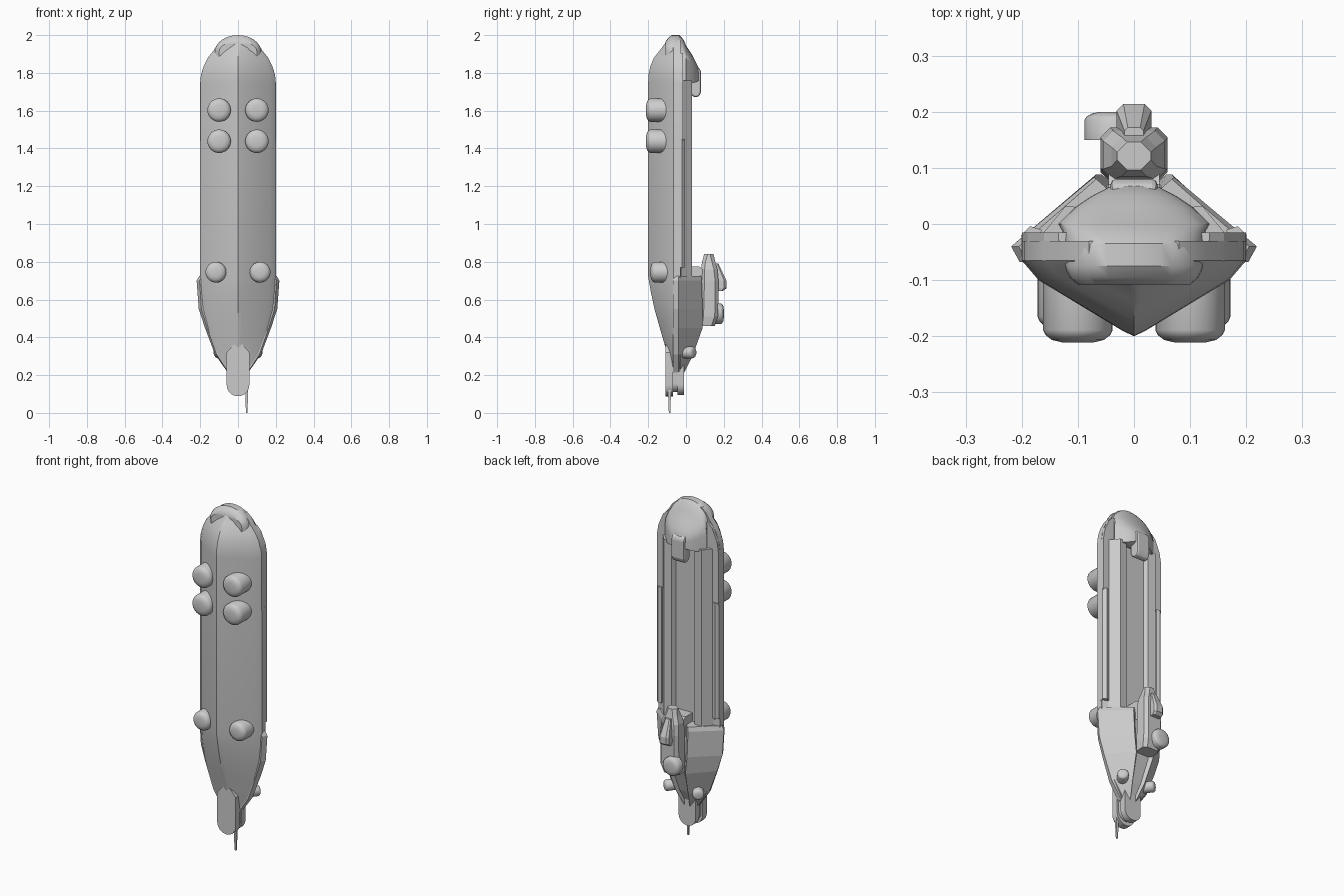
import bpy, bmesh, math
from mathutils import Vector

if "Cube" in bpy.data.objects:
    bpy.data.objects.remove(bpy.data.objects["Cube"])


def finish(name, bm, angle=None):
    bmesh.ops.recalc_face_normals(bm, faces=bm.faces)
    me = bpy.data.meshes.new(name)
    bm.to_mesh(me)
    bm.free()
    ob = bpy.data.objects.new(name, me)
    bpy.context.collection.objects.link(ob)
    if angle:
        bpy.ops.object.select_all(action='DESELECT')
        bpy.context.view_layer.objects.active = ob
        ob.select_set(True)
        bpy.ops.object.shade_smooth_by_angle(angle=math.radians(angle))
    return ob


def loft(name, rings, angle=None):
    bm = bmesh.new()
    vs = [[bm.verts.new(p) for p in r] for r in rings]
    n = len(rings[0])
    for a, b in zip(vs, vs[1:]):
        for i in range(n):
            j = (i + 1) % n
            bm.faces.new((a[i], a[j], b[j], b[i]))
    bm.faces.new(vs[0])
    bm.faces.new(vs[-1])
    return finish(name, bm, angle)


def mirrored(half):
    """Half outline from x=0 to x=0, completed on the other side."""
    return half + [(-x, y) for x, y in reversed(half) if x > 1e-6]


def prism(name, pts, lo, hi, axis, angle=None):
    put = {'x': lambda a, b, c: (c, a, b), 'y': lambda a, b, c: (a, c, b),
           'z': lambda a, b, c: (a, b, c)}[axis]
    return loft(name, [[put(a, b, c) for a, b in pts] for c in (lo, hi)], angle)


def pod(name, base, direction, length, r, cap, sides=32):
    """Cylinder with a domed end, along a direction."""
    q = Vector(direction).to_track_quat('Z', 'Y')
    prof = [(r, 0), (r, length - cap), (r * .93, length - cap * .6),
            (r * .75, length - cap * .2), (r * .45, length)]
    rings = [[Vector(base) + q @ Vector((rr * math.cos(t), rr * math.sin(t), h))
              for t in (2 * math.pi * i / sides for i in range(sides))] for rr, h in prof]
    return loft(name, rings, 40)


# keeled front hull
def hull_ring(z, w, k):
    dy = k + .065
    half = [(0, k), (.1 * w, k - .07 * dy), (.85 * w, -.065 + .26 * dy),
            (w, -.065), (w, -.03), (0, -.03)]
    return [(x, y, z) for x, y in mirrored(half)]


loft("front_hull", [hull_ring(*s) for s in [
    (.22, .055, -.078), (.31, .112, -.098), (.43, .155, -.133), (.55, .188, -.167),
    (.64, .196, -.186), (.72, .2, -.2), (1.75, .2, -.2), (1.79, .196, -.199),
    (1.84, .18, -.187), (1.88, .16, -.17), (1.92, .128, -.138), (1.95, .11, -.115),
    (1.975, .08, -.1)]], 35)

# ribbed back of the hull
back = [(0, -.05), (.19, -.05), (.19, -.03), (.165, -.02), (.122, .032),
        (.075, .028), (.062, .004), (0, .004)]
prism("ribbed_back", mirrored(back), .7, 1.76, 'z')

# rails and shoulder plates on both sides
shoulder = [(.2, 1.44), (.2, 1.75), (.19, 1.81), (.16, 1.88), (.135, 1.905), (.12, 1.905),
            (.12, 1.76), (.16, 1.72), (.16, 1.44)]
for s, side in ((1, "right"), (-1, "left")):
    prism(side + "_rail", [(s * x, y) for x, y in
          [(.17, -.06), (.2, -.06), (.201, -.02), (.185, -.004), (.165, -.01)]], .77, 1.45, 'z')
    prism(side + "_shoulder", [(s * x, z) for x, z in shoulder], -.066, -.015, 'y')

# top dome, swept from front to back
def dome_ring(y, w, top, base):
    pts = [(w, base)]
    side = base + (top - base) * .5
    for i in range(17):
        t = math.pi * i / 16
        pts.append((w * math.cos(t), side + (top - side) * math.sin(t) ** .9))
    return [(x, y, z) for x, z in pts + [(-w, base)]]


loft("dome", [dome_ring(*d) for d in [
    (-.108, .1, 1.965, 1.86), (-.095, .115, 1.985, 1.84), (-.075, .124, 2.0, 1.8),
    (-.035, .124, 2.0, 1.76), (-.012, .128, 1.975, 1.75), (.0, .135, 1.945, 1.745),
    (.03, .105, 1.9, 1.745), (.05, .075, 1.862, 1.75), (.068, .04, 1.825, 1.76)]], 35)

# latch under the dome
latch = prism("dome_latch", [(.02, 1.69), (.045, 1.67), (.07, 1.675), (.08, 1.7),
                             (.08, 1.81), (.065, 1.83), (.02, 1.83)], -.042, .042, 'x')
b = latch.modifiers.new("bevel", 'BEVEL')
b.width = .01
b.segments = 2

# lower skirt
def skirt_ring(z, w, yb):
    f = w / .22
    half = [(0, -.05), (.6 * w, -.07), (.93 * w, -.068), (w, -.04),
            (.072 * f, yb), (.05 * f, yb - .018), (0, yb - .018)]
    return [(x, y, z) for x, y in mirrored(half)]


loft("lower_skirt", [skirt_ring(*s) for s in [
    (.215, .055, -.008), (.31, .122, .038), (.45, .175, .088), (.55, .208, .088),
    (.7, .219, .083), (.725, .205, .08)]])

# front thrusters and small back thrusters
for s, side in ((1, "right"), (-1, "left")):
    for i, (x, z, r) in enumerate([(.1, 1.603, .062), (.1, 1.438, .062), (.117, .745, .055)]):
        tip = -.211 if i < 2 else -.187
        pod(f"{side}_front_thruster_{i + 1}", (s * x, -.07, z), (0, -1, 0),
            -.07 - tip, r, .022)
    pod(side + "_back_thruster", (s * .06, -.025, .32), (s * .6, .8, 0), .085, .031, .012, 20)

# rear equipment block
def box_ring(z, hx, y0, y1, c=.018):
    return [(hx - c, y0, z), (hx, y0 + c, z), (hx, y1 - c, z), (hx - c, y1, z),
            (c - hx, y1, z), (-hx, y1 - c, z), (-hx, y0 + c, z), (c - hx, y0, z)]


loft("rear_block", [box_ring(*r) for r in [
    (.46, .052, .066, .152), (.51, .06, .075, .17), (.7, .06, .08, .172),
    (.76, .055, .08, .166), (.8, .04, .085, .155), (.84, .03, .096, .146)]])
prism("rear_block_mount", [(.0, .7), (.09, .65), (.09, .76), (.07, .775), (.0, .775)],
      -.045, .045, 'x')
loft("rear_block_hook", [box_ring(*r) for r in [
    (.645, .028, .15, .195, .008), (.66, .031, .15, .214, .012),
    (.7, .031, .15, .214, .012), (.79, .017, .14, .172, .006)]])
pod("rear_lens", (-.034, .15, .525), (0, 1, 0), .05, .054, .014, 16)

# rounded nose made of three slabs
def slab(r, bottom, top):
    arc = [(r * math.cos(t), bottom + r * (1 + math.sin(t)))
           for t in (math.pi * (1 + i / 14) for i in range(15))]
    return arc + [(r, top), (0, top + .07), (-r, top)]


for name, r, bottom, top, y0, y1 in [("nose_front", .06, .088, .32, -.108, -.068),
                                     ("nose_middle", .05, .11, .3, -.068, -.045),
                                     ("nose_back", .055, .095, .27, -.045, -.01)]:
    prism(name, slab(r, bottom, top), y0, y1, 'y', 30)

# thin blade antenna
loft("antenna", [[(.046 + a * h, -.087 + c * h, z) for a, c in
                  ((1, 1), (-1, 1), (-1, -1), (1, -1))]
                 for z, h in ((0, .004), (.06, .006), (.15, .009))])
